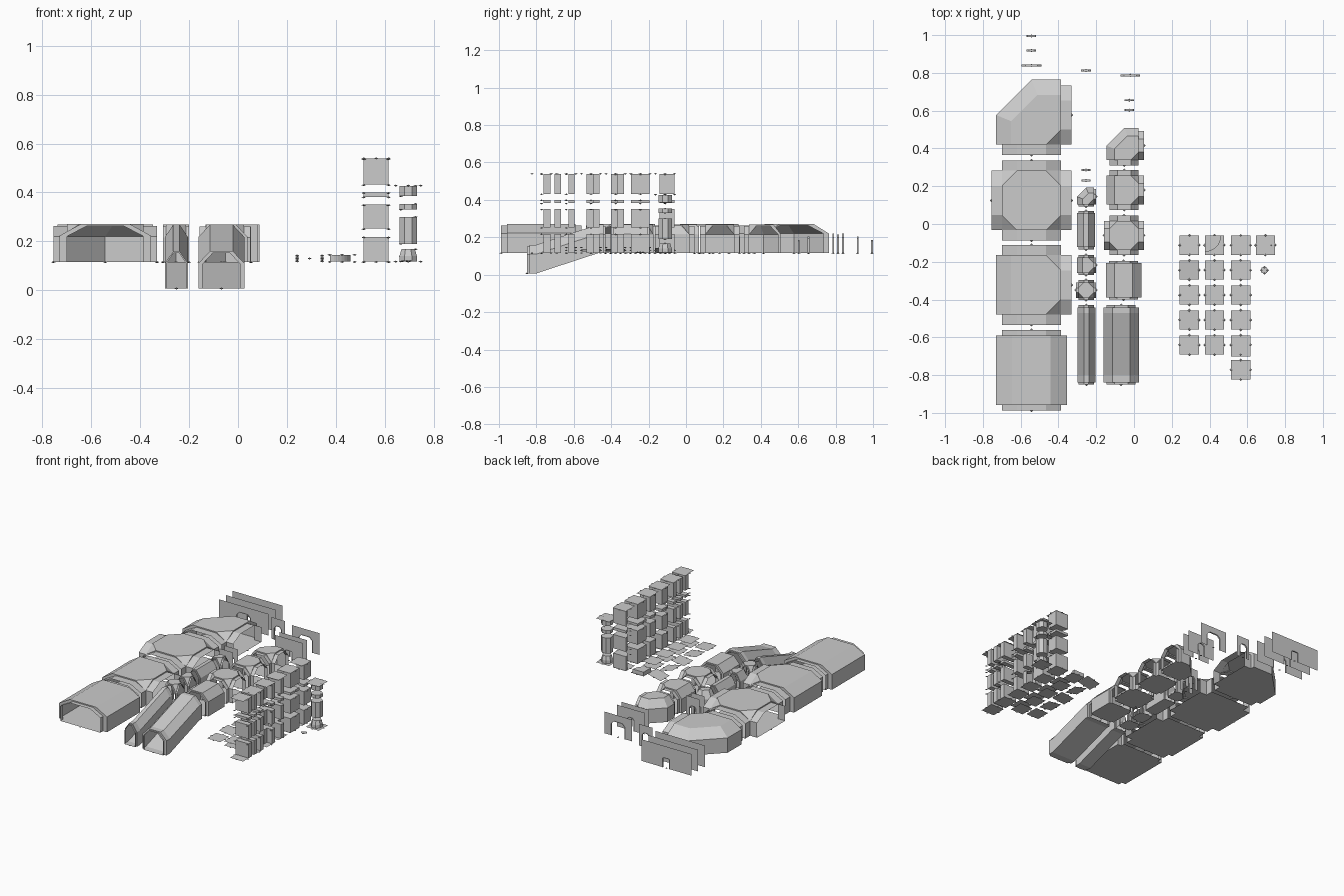
import bpy, bmesh, math
from mathutils import Vector

if "Cube" in bpy.data.objects:
    bpy.data.objects.remove(bpy.data.objects["Cube"])

Z0 = 0.115          # floor level of the kit
DIRS = {'E': (1, 0), 'N': (0, 1), 'W': (-1, 0), 'S': (0, -1)}
ORDER = 'ENWS'


def finish(bm, name, clean=True):
    if clean:
        bmesh.ops.remove_doubles(bm, verts=bm.verts, dist=0.0004)
        bmesh.ops.dissolve_limit(bm, angle_limit=0.01, verts=bm.verts, edges=bm.edges)
    bmesh.ops.recalc_face_normals(bm, faces=bm.faces)
    me = bpy.data.meshes.new(name)
    bm.to_mesh(me)
    bm.free()
    ob = bpy.data.objects.new(name, me)
    bpy.context.collection.objects.link(ob)
    return ob


def loft(bm, rings):
    rows = [[bm.verts.new(p) for p in r] for r in rings]
    for a, b in zip(rows, rows[1:]):
        for i in range(len(a)):
            j = (i + 1) % len(a)
            bm.faces.new((a[i], a[j], b[j], b[i]))


# Snap-point markers: one mesh of tiny flat diamonds
marks = bmesh.new()


def mark(x, y, z):
    r, h = 0.009, 0.004
    d = [marks.verts.new((x + a, y + b, z)) for a, b in ((r, 0), (0, r), (-r, 0), (0, -r))]
    t, b = marks.verts.new((x, y, z + h)), marks.verts.new((x, y, z - h))
    for i in range(4):
        marks.faces.new((d[i], d[(i + 1) % 4], t))
        marks.faces.new((d[(i + 1) % 4], d[i], b))


# Tunnel sizes: connector half width, closed half width, roof inset, wall top, roof, connector length
SIZES = {
    'large': dict(h=.157, hc=.187, ins=.08, wall=.105, roof=.155, arm=.055),
    'medium': dict(h=.077, hc=.094, ins=.042, wall=.10, roof=.153, arm=.028),
    'small': dict(h=.041, hc=.047, ins=.029, wall=.10, roof=.153, arm=.012),
}


def profile(el, er, ins, wall, roof):
    return [(-el, 0), (er, 0), (er, wall), (er - ins, roof), (-el + ins, roof), (-el, wall)]


def straight(name, size, x, path, end):
    """Tunnel along y; path is (y, floor z) points, connectors of length end at both ends."""
    s = SIZES[size]
    small = profile(s['h'], s['h'], s['ins'], s['wall'], s['roof'] - .008)
    big = profile(s['hc'], s['hc'], s['ins'] + .005, s['wall'] + .003, s['roof'])
    (ya, za), (yb, zb) = path[0], path[-1]
    seq = [(small, ya, za), (small, ya + end, za), (big, ya + end, za)]
    seq += [(big, y, z) for y, z in path[1:-1]]
    seq += [(big, yb - end, zb), (small, yb - end, zb), (small, yb, zb)]
    bm = bmesh.new()
    loft(bm, [[(x + u, y, z + w) for u, w in p] for p, y, z in seq])
    finish(bm, name)
    mark(x, ya, za)
    mark(x, yb, zb)


def junction(name, size, cx, cy, arms):
    s = SIZES[size]
    h, hc, ins, wall, roof = s['h'], s['hc'], s['ins'], s['wall'], s['roof']
    ext = {d: h if d in arms else hc for d in ORDER}
    pts = []
    for i, d in enumerate(ORDER):
        e = ORDER[(i + 1) % 4]
        dv, ev = Vector(DIRS[d]), Vector(DIRS[e])
        a, b = ext[d], ext[e]
        if d in arms or e in arms:
            base = [(a, b)]
            if d in arms and e in arms:
                top = [(a, b - ins), (a - ins, b)]
            else:
                top = [(a, b - ins) if d in arms else (a - ins, b)]
        else:                                   # outer corner cut diagonally
            base = [(a, 0), (0, b)]
            k = a - ins * 1.414 - (a - ins)
            top = [(a - ins, k), (k, a - ins)]
        for group, zs in ((base, (0, wall)), (top, (roof,))):
            for u, v in group:
                p = dv * u + ev * v
                pts += [(cx + p.x, cy + p.y, Z0 + z) for z in zs]
    bm = bmesh.new()
    for p in pts:
        bm.verts.new(p)
    bmesh.ops.convex_hull(bm, input=bm.verts)
    # open the sides that carry a connector, then add the connector
    openings = [f for f in bm.faces for d in arms
                if f.normal.dot(Vector((*DIRS[d], 0))) > .99]
    bmesh.ops.delete(bm, geom=openings, context='FACES')
    for d in arms:
        i = ORDER.index(d)
        dv, tv = Vector(DIRS[d]), Vector(DIRS[ORDER[(i + 1) % 4]])
        body = profile(ext[ORDER[i - 1]], ext[ORDER[(i + 1) % 4]], ins, wall, roof)
        arm = profile(h, h, ins, wall, roof - .008)
        rings = []
        for p, w in ((body, h), (arm, h), (arm, h + s['arm'])):
            rings.append([(cx + (dv * w + tv * u).x, cy + (dv * w + tv * u).y, Z0 + z) for u, z in p])
        loft(bm, rings)
        o = dv * (h + s['arm'])
        mark(cx + o.x, cy + o.y, Z0)
    bmesh.ops.dissolve_degenerate(bm, dist=.0002, edges=bm.edges)
    finish(bm, name)


# Large tunnels
straight('large_straight', 'large', -.543, [(-.988, Z0), (-.56, Z0)], .03)
junction('large_tee', 'large', -.543, -.322, 'ENS')
junction('large_cross', 'large', -.543, .125, 'ENWS')
junction('large_corner', 'large', -.543, .577, 'ES')
# Medium tunnels
straight('medium_slope', 'medium', -.068, [(-.85, .007), (-.8, .007), (-.47, Z0), (-.43, Z0)], .012)
straight('medium_straight', 'medium', -.055, [(-.4, Z0), (-.195, Z0)], .012)
junction('medium_cross', 'medium', -.053, -.06, 'ENWS')
junction('medium_tee', 'medium', -.052, .18, 'ENS')
junction('medium_corner', 'medium', -.052, .415, 'ES')
# Small tunnels
straight('small_slope', 'small', -.252, [(-.85, .007), (-.8, .007), (-.47, Z0), (-.43, Z0)], .012)
junction('small_cross', 'small', -.254, -.35, 'ENWS')
junction('small_tee', 'small', -.254, -.218, 'ENS')
straight('small_straight', 'small', -.254, [(-.135, Z0), (.07, Z0)], .012)
junction('small_corner', 'small', -.254, .145, 'ES')


# Thin end walls with a doorway and a shallow door reveal
def end_wall(name, x, y, half, door, height, arch):
    d, c = door / 2, arch
    gap = [(-d, 0), (-d, height - c), (-d + c, height), (d - c, height), (d, height - c), (d, 0)]
    outline = [(-half, 0)] + gap + [(half, 0), (half, .153), (-half, .153)]
    bm = bmesh.new()
    bm.faces.new([bm.verts.new((x + u, y, Z0 + w)) for u, w in outline])
    rows = [[bm.verts.new((x + u, y + o, Z0 + w)) for u, w in gap] for o in (-.005, .005)]
    for i in range(5):
        bm.faces.new((rows[0][i], rows[0][i + 1], rows[1][i + 1], rows[1][i]))
    finish(bm, name, clean=False)
    mark(x, y, Z0)


for i, (x, y, half, door, height, arch) in enumerate([
        (-.543, .84, .195, .105, .105, .02), (-.543, .918, .195, .05, .09, .012), (-.543, .995, .195, .05, .07, .004),
        (-.02, .787, .107, .105, .105, .02), (-.025, .655, .107, .05, .09, .012), (-.025, .603, .107, .05, .07, .004),
        (-.254, .812, .053, .055, .1, .015), (-.254, .285, .053, .05, .09, .012), (-.254, .23, .053, .05, .07, .004)]):
    end_wall(f'end_wall_{i + 1}', x, y, half, door, height, arch)


# Square tiles and prisms for the floor and wall kit
def prism(name, x, y, outline, z0, z1, scale=1.0):
    bm = bmesh.new()
    rings = [[(x + u * k, y + v * k, z) for u, v in outline] for z, k in ((z0, 1), (z1, scale))]
    loft(bm, rings)
    for r in rings:
        bm.faces.new([bm.verts.new(p) for p in r])
    finish(bm, name)


def tile(name, x, y, z, half=.051, tilt=0):
    bm = bmesh.new()
    bm.faces.new([bm.verts.new((x + a * half, y + b * half, z + a * tilt))
                  for a, b in ((-1, -1), (1, -1), (1, 1), (-1, 1))])
    finish(bm, name)
    for a, b in DIRS.values():
        mark(x + a * half, y + b * half, z + a * tilt)


def box(x0, y0, x1, y1):
    return [(x0, y0), (x1, y0), (x1, y1), (x0, y1)]


def quarter(r):
    arc = [(-.05 + r * math.sin(t * math.pi / 16), .05 - r * math.cos(t * math.pi / 16)) for t in range(9)]
    return arc + [(-.05, .05)]


ROWS = [-.112, -.244, -.376, -.508, -.640, -.772]
FOOT = [
    [[(.05, .05)] + [(.05 - .08 * math.sin(t * math.pi / 16) * 1.25, .05 - .08 * math.cos(t * math.pi / 16))
                     for t in range(9)]],
    [box(-.051, -.05, .051, .05)],
    [[(-.051, -.025), (.051, -.025), (.051, .01), (0, .01), (0, .045), (-.051, .045)]],
    [[(-.051, -.025), (.01, -.025), (.01, .01), (.051, .01), (.051, .045), (-.051, .045)]],
    [box(-.051, -.062, .051, -.028), box(-.051, .012, .051, .045)],
    [box(-.051, .01, .051, .047)],
]
LEVELS = [(.115, .22), (.25, .352), (.38, .402), (.43, .54)]

for r, y in enumerate(ROWS):
    if r < 5:
        # thin tilted floor tiles and low kerb tiles
        tile(f'floor_tile_{r + 1}', .293, y, .13, tilt=(.012, -.012, .006, -.006, 0)[r])
        tile(f'kerb_tile_{r + 1}', .426, y, .116)
        if r == 0:
            prism('kerb_curve', .426, y, quarter(.085), .117, .145)
        else:
            tile(f'raised_tile_{r + 1}', .426, y, .145)
    # stacked wall pieces
    tile(f'wall_base_{r + 1}', .565, y, .116)
    tile(f'wall_cap_{r + 1}', .565, y, .5395)
    for n, (z0, z1) in enumerate(LEVELS):
        for k, foot in enumerate(FOOT[r]):
            prism(f'wall_{r + 1}_{n + 1}_{k + 1}', .565, y, foot, z0 + .002, z1 - .002)
        for a in (-.051, .051):
            mark(.565 + a, y, z0)
            mark(.565 + a, y, z1 - .004)

# Column pieces on their own tile
OCT = [(.039 * math.cos(math.pi * (t + .5) / 4), .039 * math.sin(math.pi * (t + .5) / 4)) for t in range(8)]
PX, PY = .696, ROWS[0]
tile('column_base_tile', PX, PY, .117)
tile('column_cap_tile', PX, PY, .428)
for n, (z0, z1, k) in enumerate([(.118, .14, 1), (.14, .168, .75), (.19, .3, 1), (.33, .353, 1), (.385, .427, 1)]):
    prism(f'column_{n + 1}', PX, PY, OCT, z0, z1, k)
    mark(PX - .03, PY, z0)
    mark(PX + .03, PY, z1)
tile('small_plate', .69, -.245, .12, half=.015)

finish(marks, 'snap_markers', clean=False)
